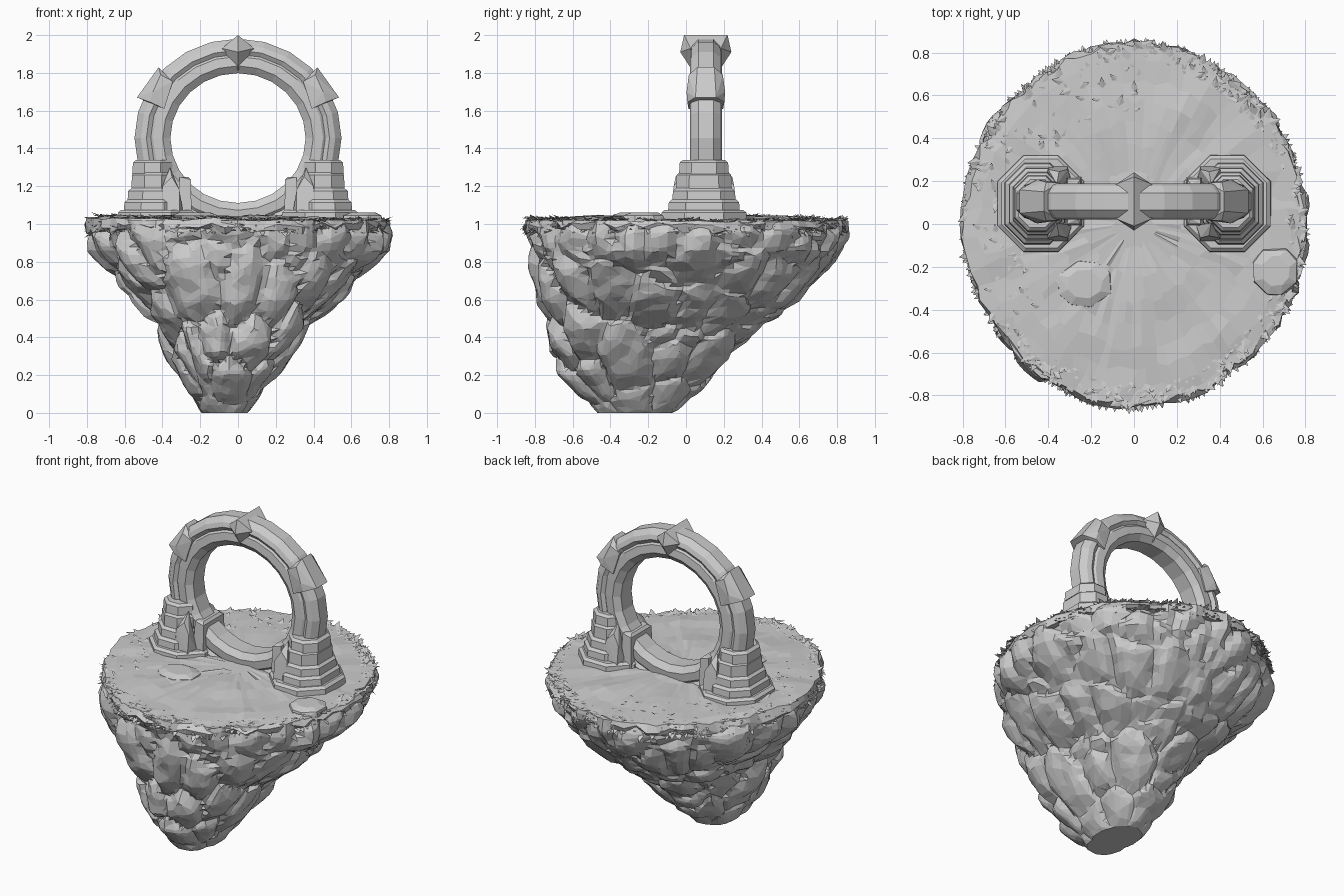
import bpy, bmesh, math, random
from mathutils import Vector, noise

if "Cube" in bpy.data.objects:
    bpy.data.objects.remove(bpy.data.objects["Cube"])

random.seed(7)
RING_Y, RING_Z = 0.105, 1.455


def finish(bm, name):
    bmesh.ops.recalc_face_normals(bm, faces=bm.faces)
    me = bpy.data.meshes.new(name)
    bm.to_mesh(me)
    bm.free()
    ob = bpy.data.objects.new(name, me)
    bpy.context.collection.objects.link(ob)
    return ob


def loft(bm, rings, closed=False):
    """Skin a list of closed point rings with quads."""
    vs = [[bm.verts.new(p) for p in r] for r in rings]
    n = len(rings[0])
    pairs = list(zip(vs, vs[1:])) + ([(vs[-1], vs[0])] if closed else [])
    for a, b in pairs:
        for i in range(n):
            j = (i + 1) % n
            bm.faces.new((a[i], a[j], b[j], b[i]))
    if not closed:
        bm.faces.new(vs[0])
        bm.faces.new(vs[-1])


def hull(name, pts):
    bm = bmesh.new()
    for p in pts:
        bm.verts.new(p)
    bmesh.ops.convex_hull(bm, input=bm.verts)
    return finish(bm, name)


# Island outline: z, left, right, front, back
OUTLINE = [
    (0.00, -0.20, 0.05, -0.47, -0.06), (0.10, -0.27, 0.13, -0.58, 0.07),
    (0.20, -0.32, 0.21, -0.67, 0.18), (0.32, -0.39, 0.30, -0.74, 0.29),
    (0.47, -0.45, 0.41, -0.76, 0.44), (0.51, -0.50, 0.45, -0.77, 0.53),
    (0.62, -0.58, 0.57, -0.79, 0.66), (0.75, -0.70, 0.69, -0.83, 0.77),
    (0.86, -0.79, 0.80, -0.86, 0.84), (0.95, -0.82, 0.82, -0.88, 0.87),
    (1.02, -0.80, 0.80, -0.86, 0.85)]


def outline_at(z):
    for a, b in zip(OUTLINE, OUTLINE[1:]):
        if z <= b[0]:
            t = (z - a[0]) / (b[0] - a[0])
            return [u + (v - u) * t for u, v in zip(a, b)][1:]
    return OUTLINE[-1][1:]


def plan(ang, z=1.0):
    """Plan shape: flattened diagonals on top, fuller shoulders below."""
    wobble = 0.012 * noise.noise(Vector((3 * math.cos(ang), 3 * math.sin(ang), 8)))
    low = max(0, min(1, (0.97 - z) / 0.2))
    full = -0.015 + low * (0.05 - 0.02 * math.sin(ang))
    return 1 + full * math.sin(2 * ang) ** 2 + wobble


def edge_point(z, ang, inset=0.0):
    l, r, f, b = outline_at(z)
    k = plan(ang, z)
    return Vector(((l + r) / 2 + ((r - l) / 2 * k - inset) * math.cos(ang),
                   (f + b) / 2 + ((b - f) / 2 * k - inset) * math.sin(ang), z))


def cliff_inset(p):
    """Depth of the cracks between the boulders."""
    q = Vector((p.x / 0.24, p.y / 0.24, p.z / 0.37 + 0.45))
    d, pts = noise.voronoi(q)
    crack = 1 - min((d[1] - d[0]) / 0.45, 1) ** 0.6
    step = noise.cell(pts[0] * 7.3) * 0.015
    chip = noise.noise(p * 12) * 0.016
    return 0.065 * crack + step + chip


# Boulder cliff, tapering to an off-centre foot
bm = bmesh.new()
N, M = 120, 50
rings = []
for k in range(M + 1):
    z = 1.02 * k / M
    fade = min(1, 0.3 + z * 2.5)
    ring = []
    for i in range(N):
        a = math.tau * i / N
        p = edge_point(z, a, cliff_inset(edge_point(z, a)) * fade)
        if 0 < k < M:
            p.z = max(p.z + noise.noise(p * 9) * 0.012, 0.004)
        ring.append(p)
    rings.append(ring)
loft(bm, rings)
cliff = finish(bm, "rock_cliff")
cliff.modifiers.new("facets", 'DECIMATE').ratio = 0.42


# Turf: gently domed, uneven top with a ragged edge flush with the cliff
def turf_z(x, y):
    return (1.042 - 0.02 * (x * x + y * y) - 0.012 * x
            + 0.016 * noise.noise(Vector((x * 5, y * 5, 3))))


def turf_point(s, a):
    x, y = 0.82 * s * plan(a) * math.cos(a), 0.865 * s * plan(a) * math.sin(a)
    return Vector((x, y, turf_z(x, y)))


bm = bmesh.new()
N = 72
rings = []
for s in (0.12, 0.28, 0.42, 0.55, 0.67, 0.78, 0.88, 0.965):
    ring = []
    for i in range(N):
        p = turf_point(s + random.uniform(-.02, .02), math.tau * (i + random.uniform(-.3, .3)) / N)
        p.z += random.uniform(-.004, .004) - (0.006 if s > .95 else 0)
        ring.append(p)
    rings.append(ring)
for z, inset in ((0.995, 0.0), (0.965, 0.02), (0.96, 0.12)):
    rings.append([edge_point(z + random.uniform(-.02, .015), math.tau * i / N,
                             inset + random.uniform(-.008, .02)) for i in range(N)])
loft(bm, rings)
finish(bm, "turf")

# Grass tufts: little pointed blades round the rim and on the left side
bm = bmesh.new()


def blade(p, lean, size):
    side = Vector((-lean.y, lean.x, 0)).normalized() * size * 0.5
    back = Vector((-lean.x, -lean.y, 0)) * size * 0.5
    base = [bm.verts.new(p + o) for o in (side, -side, back)]
    tip = bm.verts.new(p + lean * size)
    bm.faces.new(base)
    for i in range(3):
        bm.faces.new((base[i], base[(i + 1) % 3], tip))


for i in range(420):                       # rim fringe
    a = random.uniform(0, math.tau)
    z = random.uniform(0.955, 1.025)
    out = Vector((math.cos(a), math.sin(a), random.uniform(-1.0, 0.4)))
    blade(edge_point(z, a, 0.03), out, random.uniform(0.025, 0.042))
for i in range(480):                       # leaning tufts
    a = random.uniform(0, math.tau)
    patchy = math.cos(a - 2.7) > 0.4
    s = random.uniform(0.6 if patchy else 0.86, 0.97)
    b = a + random.uniform(-1.6, 1.6)
    lean = Vector((math.cos(b), math.sin(b), random.uniform(0.1, 0.5)))
    p = turf_point(s, a)
    p.z -= 0.006
    blade(p, lean, random.uniform(0.025, 0.05))
finish(bm, "grass_tufts")

# Two flat stones half sunk in the turf
for name, x, y, rx, ry in (("flat_stone_left", -0.23, -0.28, 0.14, 0.115),
                           ("flat_stone_right", 0.66, -0.22, 0.115, 0.12)):
    pts = []
    for s, z in ((1, 1.01), (0.95, 1.045), (0.6, 1.062)):
        for i in range(8):
            a = math.tau * (i + .5) / 8 + random.uniform(-.2, .2)
            pts.append((x + rx * s * math.cos(a), y + ry * s * math.sin(a), z))
    hull(name, pts)

# Stone ring with a grooved, chamfered section (radius, half-depth)
half = [(0.358, 0.055), (0.398, 0.085), (0.45, 0.08), (0.462, 0.07),
        (0.485, 0.085), (0.515, 0.075), (0.548, 0.04)]
section = half + [(r, -y) for r, y in reversed(half)]
bm = bmesh.new()
S = 24
loft(bm, [[(r * math.cos(a), RING_Y + y, RING_Z + r * 0.96 * math.sin(a)) for r, y in section]
          for a in (math.tau * i / S for i in range(S))], closed=True)
finish(bm, "portal_ring")

# Faceted keystone on the crown
hull("keystone", [(x, RING_Y + s * y, z) for s in (-1, 1) for x, y, z in
                  ((0, .115, 2.0), (0, .135, 1.91), (0, .07, 1.81),
                   (.085, .08, 1.93), (-.085, .08, 1.93))])


def octagon(x0, x1, y0, y1, z):
    c = 0.3 * min(x1 - x0, y1 - y0)
    return [(x0 + c, y0, z), (x1 - c, y0, z), (x1, y0 + c, z), (x1, y1 - c, z),
            (x1 - c, y1, z), (x0 + c, y1, z), (x0, y1 - c, z), (x0, y0 + c, z)]


# Pedestal steps: inner x, outer x, half-depth, bottom z, top z
STEPS = [(0.23, 0.64, 0.228, 1.00, 1.075), (0.30, 0.605, 0.190, 1.07, 1.13),
         (0.32, 0.585, 0.168, 1.12, 1.19), (0.335, 0.565, 0.148, 1.18, 1.275),
         (0.345, 0.56, 0.132, 1.265, 1.34)]


def mirror_x(ob):
    m = ob.modifiers.new("mirror", 'MIRROR')
    m.use_axis = (True, False, False)


# Stepped octagonal pedestals, mirrored to both sides
py = 0.095
for n, (x0, x1, h, z0, z1) in enumerate(STEPS):
    bm = bmesh.new()
    loft(bm, [octagon(x0, x1, py - h, py + h, z0),
              octagon(x0 + .004, x1 - .004, py - h + .004, py + h - .004, z1 - .015),
              octagon(x0 + .018, x1 - .022, py - h + .02, py + h - .02, z1)])
    mirror_x(finish(bm, "pedestal_step_%d" % (n + 1)))

# Clamps on the ring shoulders, pinched towards their outer ridge
rim = [(.42, 1.83, .045), (.535, 1.67, .055), (.465, 1.645, .098), (.39, 1.61, .092),
       (.345, 1.755, .088), (.41, 1.79, .09), (.45, 1.70, .102)]
mirror_x(hull("shoulder_clamp", [(x, RING_Y + s * y, z) for s in (-1, 1) for x, z, y in rim]))

# Inner posts gripping the foot of the ring, and front/back buttress gems
mirror_x(hull("ring_post", [(x, RING_Y + s * y, z) for s in (-1, 1) for x, y, z in
                            ((.245, .115, 1.03), (.32, .115, 1.03), (.25, .105, 1.235),
                             (.31, .105, 1.25), (.265, .08, 1.25))]))
for label, s in (("front", -1), ("back", 1)):
    mirror_x(hull("buttress_" + label,
                  [(x, py + s * y, z) for x, y, z in
                   ((.29, .10, 1.06), (.43, .10, 1.06), (.31, .175, 1.06), (.41, .175, 1.06),
                    (.31, .16, 1.18), (.40, .16, 1.20), (.35, .15, 1.25), (.36, .09, 1.30))]))
